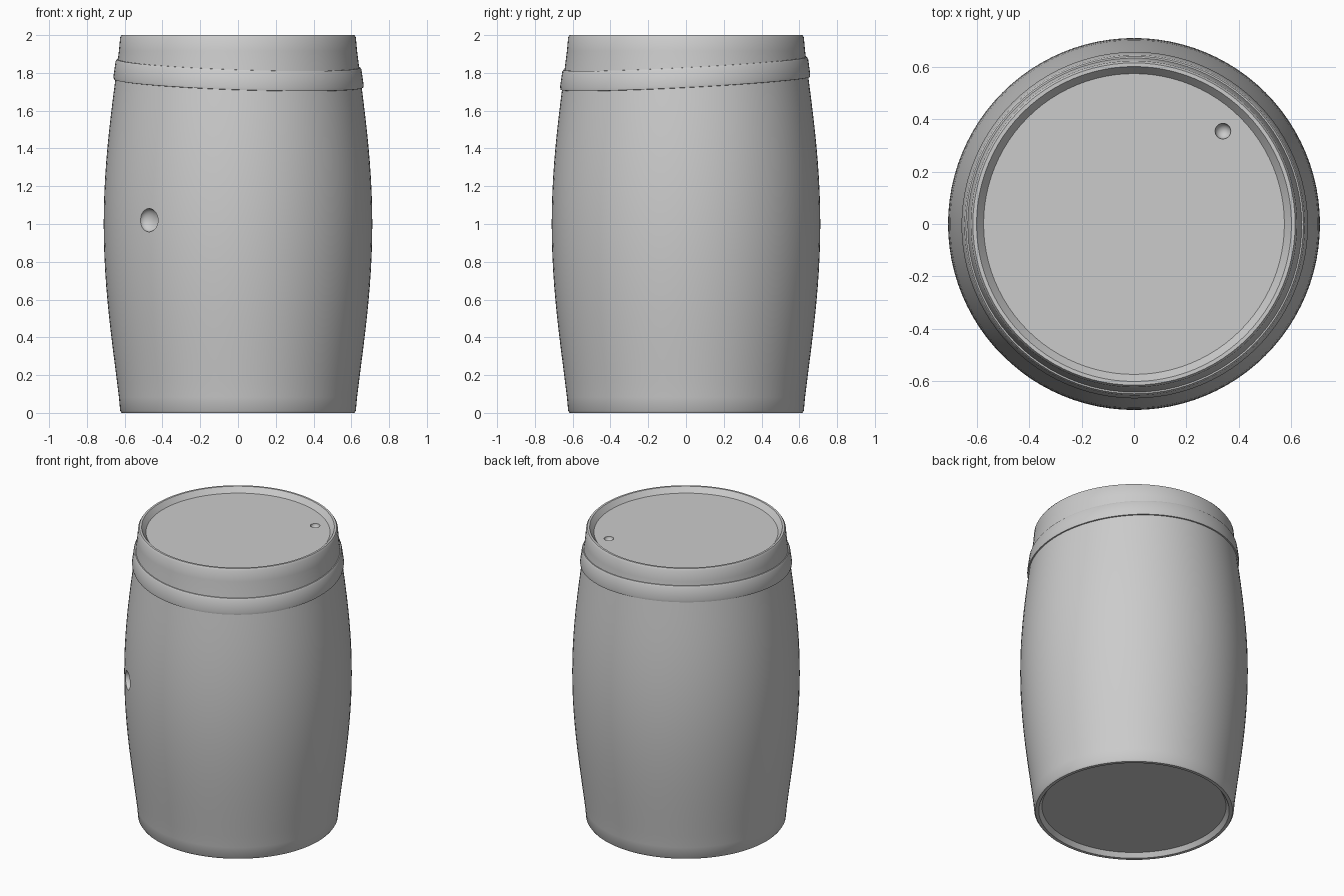
import bpy, bmesh, math
from mathutils import Vector

cube = bpy.data.objects.get("Cube")
if cube:
    bpy.data.objects.remove(cube)

SEGMENTS = 96
grey = bpy.data.materials.new("barrel_grey")
grey.use_nodes = True
colour = (0.6, 0.6, 0.6, 1)
grey.diffuse_color = colour
grey.node_tree.nodes["Principled BSDF"].inputs["Base Color"].default_value = colour


def side_radius(z):
    """Bulging stave radius at a height, widest a little above the middle."""
    return 0.622 + 0.089 * math.sin(math.pi * min(max(z, 0) / 2, 1)) ** 1.15


def lathe(name, profile, closed=False, tilt=(0, 0)):
    """Revolve (radius, z) points; tilt shears the heights along x and y."""
    bm = bmesh.new()
    rings = []
    for r, z in profile:
        ring = []
        for i in range(SEGMENTS):
            a = math.tau * i / SEGMENTS
            x, y = math.cos(a), math.sin(a)
            h = z + tilt[0] * x + tilt[1] * y
            # a tilted ring follows the bulge of the body
            rad = side_radius(h) + r if closed else r
            ring.append(bm.verts.new((rad * x, rad * y, h)))
        rings.append(ring)
    pairs = list(zip(rings, rings[1:]))
    if closed:
        pairs.append((rings[-1], rings[0]))
    for lo, hi in pairs:
        for i in range(SEGMENTS):
            j = (i + 1) % SEGMENTS
            bm.faces.new((lo[i], lo[j], hi[j], hi[i]))
    if not closed:
        bm.faces.new(rings[0][::-1])
        bm.faces.new(rings[-1])
    bmesh.ops.recalc_face_normals(bm, faces=bm.faces)
    mesh = bpy.data.meshes.new(name)
    bm.to_mesh(mesh)
    bm.free()
    mesh.materials.append(grey)
    obj = bpy.data.objects.new(name, mesh)
    bpy.context.collection.objects.link(obj)
    return obj


def smooth(obj):
    bpy.ops.object.select_all(action="DESELECT")
    obj.select_set(True)
    bpy.context.view_layer.objects.active = obj
    bpy.ops.object.shade_smooth_by_angle(angle=math.radians(35))


# Body with sunken heads at both ends
side = [(side_radius(2 * i / 24), 2 * i / 24) for i in range(1, 24)]
profile = [(0.575, 0.03), (0.595, 0.0), (0.616, 0.0), (0.624, 0.012)]
profile += side
profile += [(0.624, 1.988), (0.616, 2.0), (0.602, 2.0), (0.575, 1.965)]
body = lathe("barrel_body", profile)


# Bung hole in the front and vent hole in the lid
def drill(name, location, direction, scale):
    bpy.ops.mesh.primitive_uv_sphere_add(segments=32, ring_count=16, radius=1, location=location)
    cutter = bpy.context.object
    cutter.name = name
    cutter.scale = scale
    cutter.rotation_euler = Vector(direction).to_track_quat("Z", "Y").to_euler()
    cutter.data.materials.append(grey)
    cutter.hide_render = True
    mod = body.modifiers.new(name, "BOOLEAN")
    mod.operation = "DIFFERENCE"
    mod.solver = "EXACT"
    mod.object = cutter
    bpy.context.view_layer.objects.active = body
    bpy.ops.object.modifier_apply(modifier=name)
    bpy.data.objects.remove(cutter)


drill("bung_hole", (-0.47, -0.53, 1.02), (-0.47, -0.53, 0), (0.062, 0.062, 0.04))
drill("vent_hole", (0.34, 0.355, 1.965), (0, 0, 1), (0.03, 0.03, 0.03))
smooth(body)

# Slanting hoop below the lid
hoop = lathe("upper_hoop",
             [(-0.02, 1.74), (0.008, 1.745), (0.012, 1.76), (0.011, 1.84), (0.006, 1.85), (-0.02, 1.852)],
             closed=True, tilt=(-0.022, 0.034))
smooth(hoop)
